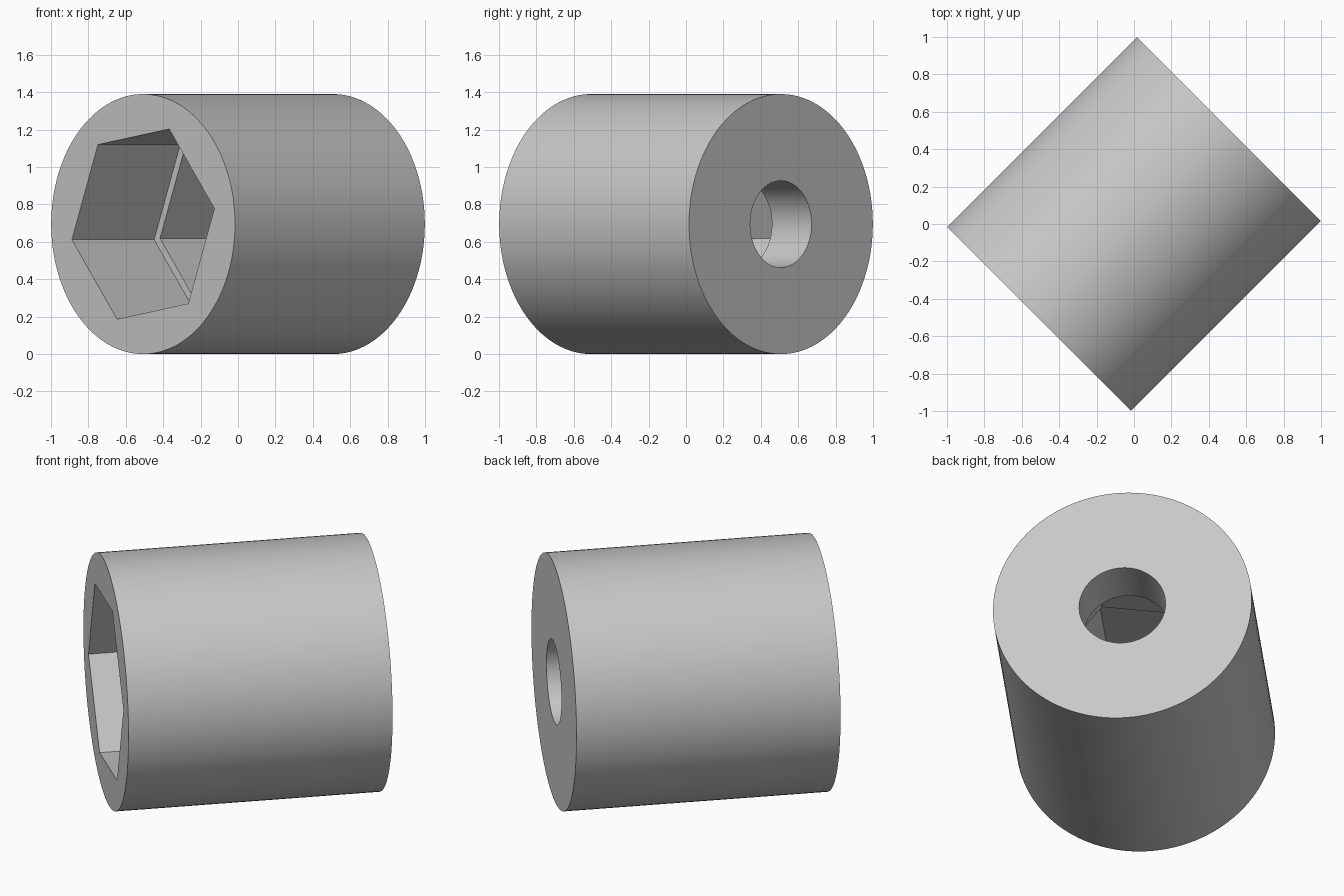
import bpy
import bmesh
import math
from mathutils import Matrix, Vector

if "Cube" in bpy.data.objects:
    bpy.data.objects.remove(bpy.data.objects["Cube"], do_unlink=True)

RADIUS, LENGTH = 0.695, 1.435
FRONT, BACK = LENGTH / 2, -LENGTH / 2

# Local +Z points out of the hexagonal opening, local Y is up
across = Vector((1, -1, 0)).normalized()
up = Vector((0, 0, 1))
outward = across.cross(up)
PLACE = Matrix((across, up, outward)).transposed().to_4x4()
PLACE.translation = (0, 0, RADIUS)

grey = bpy.data.materials.new("plain grey")
grey.use_nodes = True
colour = (0.58, 0.58, 0.58, 1)
grey.diffuse_color = colour
grey.node_tree.nodes["Principled BSDF"].inputs["Base Color"].default_value = colour


def prism(name, sides, radius, start, end, turn=0):
    """Closed prism along the local axis between two depths."""
    bm = bmesh.new()
    bmesh.ops.create_cone(
        bm, cap_ends=True, segments=sides, radius1=radius, radius2=radius,
        depth=end - start,
        matrix=Matrix.Translation((0, 0, (start + end) / 2))
        @ Matrix.Rotation(math.radians(turn), 4, "Z"))
    mesh = bpy.data.meshes.new(name)
    bm.to_mesh(mesh)
    bm.free()
    mesh.materials.append(grey)
    obj = bpy.data.objects.new(name, mesh)
    obj.matrix_world = PLACE
    bpy.context.collection.objects.link(obj)
    return obj


# Outer sleeve
sleeve = prism("socket_sleeve", 128, RADIUS, BACK, FRONT)

# Stepped hexagonal pocket and the round drive hole behind it
HEX_TURN = -21.2
cutters = [
    prism("wide_hex_cutter", 6, 0.545, FRONT - 0.622, FRONT + 0.1, HEX_TURN),
    prism("narrow_hex_cutter", 6, 0.5, BACK + 0.3, FRONT - 0.5, HEX_TURN),
    prism("round_hole_cutter", 96, 0.232, BACK - 0.1, BACK + 0.5),
]

bpy.ops.object.select_all(action="DESELECT")
bpy.context.view_layer.objects.active = sleeve
sleeve.select_set(True)
for cutter in cutters:
    cutter.hide_render = True
    cut = sleeve.modifiers.new(cutter.name, "BOOLEAN")
    cut.operation = "DIFFERENCE"
    cut.solver = "EXACT"
    cut.object = cutter
    bpy.ops.object.modifier_apply(modifier=cut.name)
    bpy.data.objects.remove(cutter, do_unlink=True)

bpy.ops.object.shade_smooth_by_angle(angle=math.radians(30))
